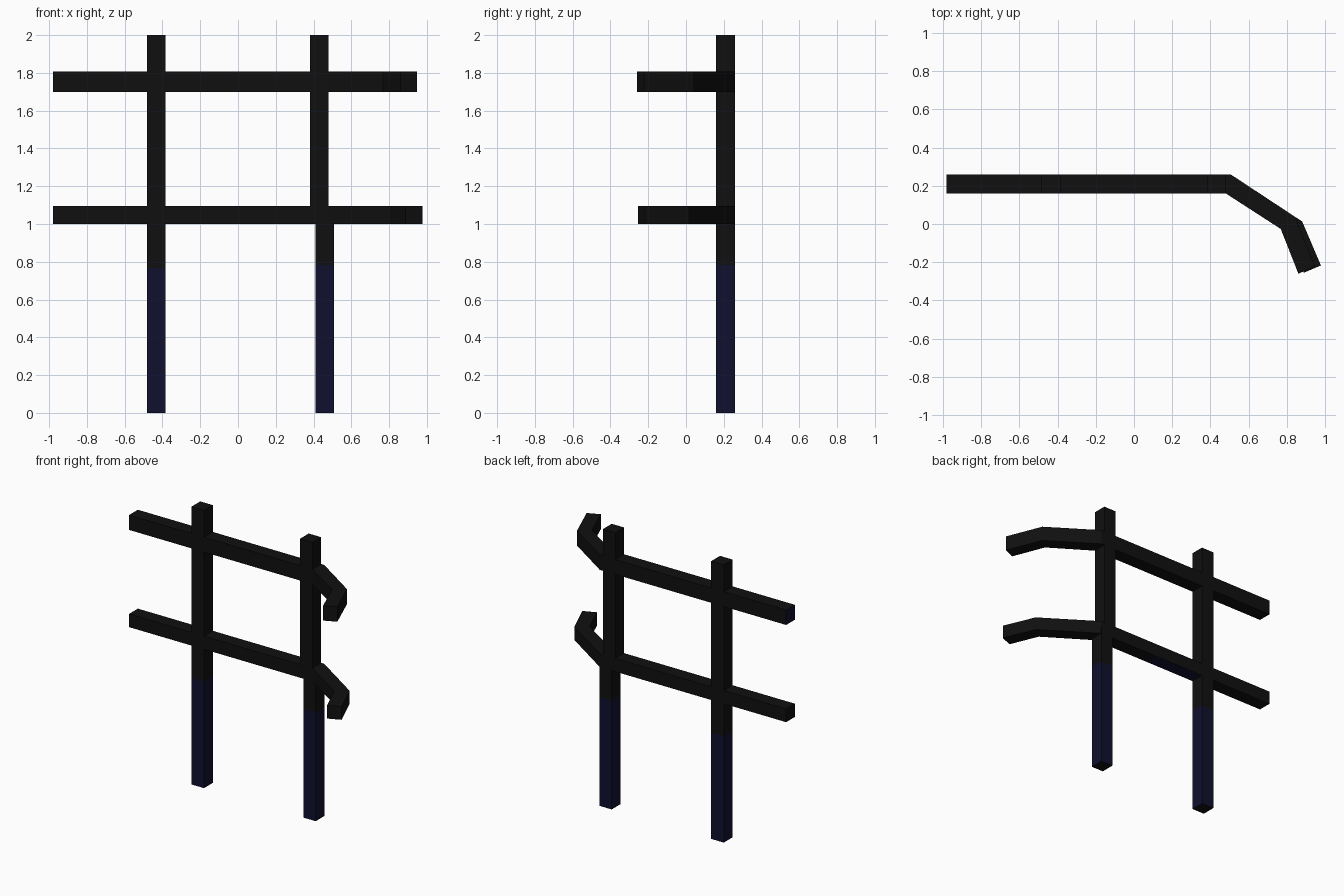
import bpy, bmesh

if "Cube" in bpy.data.objects:
    bpy.data.objects.remove(bpy.data.objects["Cube"])


def material(name, rgb):
    m = bpy.data.materials.new(name)
    m.diffuse_color = (*rgb, 1)
    m.use_nodes = True
    m.node_tree.nodes["Principled BSDF"].inputs["Base Color"].default_value = m.diffuse_color
    return m


BLACK = material("charcoal_black", (0.005, 0.005, 0.005))
NAVY = material("dark_navy", (0.005, 0.005, 0.028))


def finish(name, bm):
    bmesh.ops.recalc_face_normals(bm, faces=bm.faces)
    me = bpy.data.meshes.new(name)
    bm.to_mesh(me)
    bm.free()
    ob = bpy.data.objects.new(name, me)
    me.materials.append(BLACK)
    me.materials.append(NAVY)
    bpy.context.collection.objects.link(ob)
    return ob


Y0, Y1 = 0.16, 0.26


def post(name, x0, x1, levels):
    """Square post through z levels; the first section is navy."""
    bm = bmesh.new()
    rings = [[bm.verts.new((x, y, z)) for x, y in
              ((x0, Y0), (x1, Y0), (x1, Y1), (x0, Y1))] for z in levels]
    for k, (a, b) in enumerate(zip(rings, rings[1:])):
        for i in range(4):
            j = (i + 1) % 4
            f = bm.faces.new((a[i], a[j], b[j], b[i]))
            f.material_index = 1 if k == 0 and len(levels) == 3 else 0
    bm.faces.new(rings[0])
    bm.faces.new(rings[-1])
    finish(name, bm)


def rail(name, z0, z1, stations):
    """Bent square rail; stations are (inner x, y, outer x, y)."""
    bm = bmesh.new()
    rings = [[bm.verts.new(c) for c in
              ((ix, iy, z0), (ox, oy, z0), (ox, oy, z1), (ix, iy, z1))]
             for ix, iy, ox, oy in stations]
    for a, b in zip(rings, rings[1:]):
        for i in range(4):
            j = (i + 1) % 4
            bm.faces.new((a[i], a[j], b[j], b[i]))
    bm.faces.new(rings[0])
    bm.faces.new(rings[-1])
    return finish(name, bm)


# Posts: the right one is offset slightly where it meets the lower rail
post("left_post", -0.483, -0.383, (0, 0.767, 2))
post("right_post_lower", 0.41, 0.507, (0, 0.782, 1.05))
post("right_post_upper", 0.381, 0.48, (1.05, 2))

# Rails: straight run, then two bends curling to the front
START = (-0.98, Y0, -0.98, Y1)
BEND = (0.48, Y0, 0.505, Y1)
lower = rail("lower_rail", 1.0, 1.095, [
    START, (-0.383, Y0, -0.383, Y1), (0.02, Y0, 0.02, Y1), BEND,
    (0.802, -0.048, 0.88, 0.013), (0.888, -0.255, 0.978, -0.217)])
upper = rail("upper_rail", 1.7, 1.807, [
    START, BEND, (0.767, -0.024, 0.842, 0.038), (0.86, -0.26, 0.947, -0.222)])

# Navy patch under the lower rail and on the upper rail's left end
for f in lower.data.polygons:
    if f.normal.z < -0.9 and -0.3 < f.center.x < 0:
        f.material_index = 1
for f in upper.data.polygons:
    if f.normal.x < -0.99:
        f.material_index = 1
